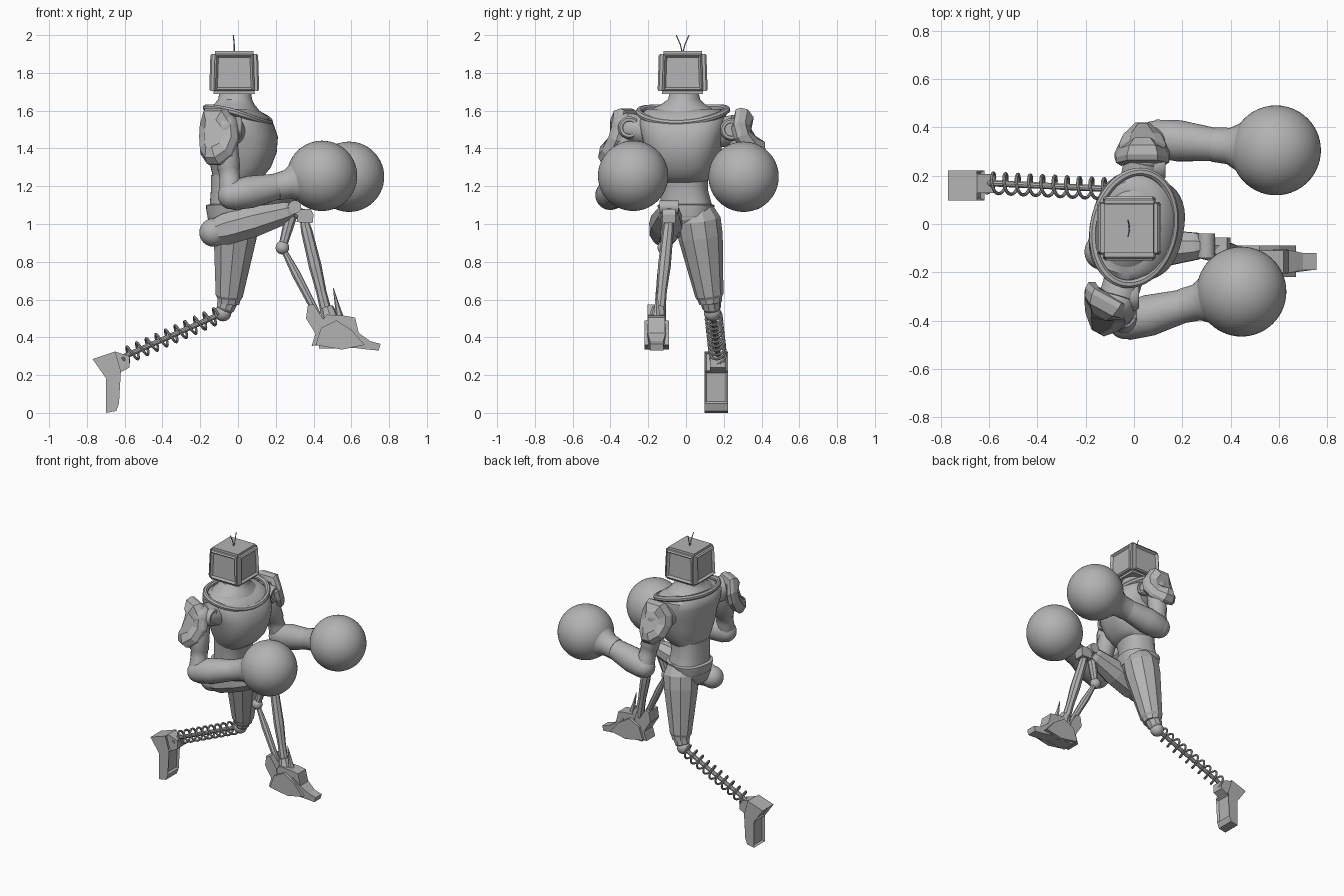
import bpy, bmesh
from math import cos, sin, pi, radians
from mathutils import Vector, Matrix

if "Cube" in bpy.data.objects:
    bpy.data.objects.remove(bpy.data.objects["Cube"])

grey = bpy.data.materials.new("plain_grey")
grey.use_nodes = True
grey.diffuse_color = (0.45, 0.45, 0.45, 1)
grey.node_tree.nodes["Principled BSDF"].inputs["Base Color"].default_value = (0.45, 0.45, 0.45, 1)


def finish(name, bm, smooth=False):
    bmesh.ops.recalc_face_normals(bm, faces=bm.faces)
    mesh = bpy.data.meshes.new(name)
    bm.to_mesh(mesh)
    bm.free()
    mesh.materials.append(grey)
    obj = bpy.data.objects.new(name, mesh)
    bpy.context.collection.objects.link(obj)
    if smooth:
        bpy.ops.object.select_all(action='DESELECT')
        obj.select_set(True)
        bpy.context.view_layer.objects.active = obj
        bpy.ops.object.shade_smooth_by_angle(angle=radians(40))
    return obj


def bridge(bm, rings):
    loops = [[bm.verts.new(p) for p in r] for r in rings]
    n = len(loops[0])
    sides = [bm.faces.new((a[i], a[(i + 1) % n], b[(i + 1) % n], b[i]))
             for a, b in zip(loops, loops[1:]) for i in range(n)]
    bm.faces.new(loops[0][::-1])
    bm.faces.new(loops[-1])
    return sides


def body(name, rings, yaw=0, n=40, power=0.8):
    """Rounded-box rings stacked in z: (z, centre x, centre y, half x, half y)."""
    def ring(z, cx, cy, rx, ry):
        out = []
        for i in range(n):
            c, s = cos(2 * pi * i / n), sin(2 * pi * i / n)
            p = Vector((rx * abs(c) ** power * (1 if c > 0 else -1),
                        ry * abs(s) ** power * (1 if s > 0 else -1), 0))
            out.append(Matrix.Rotation(yaw, 3, 'Z') @ p + Vector((cx, cy, z)))
        return out
    bm = bmesh.new()
    bridge(bm, [ring(*r) for r in rings])
    return finish(name, bm, True)


def limb(name, start, end, stops, n=24, panel=0):
    """Round or faceted limb; stops are (fraction along, radius)."""
    a, b = Vector(start), Vector(end)
    rot = (b - a).to_track_quat('Z', 'Y')
    bm = bmesh.new()
    rings = [[a.lerp(b, t) + rot @ Vector((r * cos(2 * pi * (i + .5) / n), r * sin(2 * pi * (i + .5) / n), 0))
              for i in range(n)] for t, r in stops]
    sides = bridge(bm, rings)
    if panel:
        bmesh.ops.inset_individual(bm, faces=sides, thickness=panel, depth=panel)
    return finish(name, bm, n > 12)


def ball(name, pos, r, n=24):
    bm = bmesh.new()
    bmesh.ops.create_uvsphere(bm, u_segments=n * 2, v_segments=n, radius=r,
                              matrix=Matrix.Translation(pos))
    return finish(name, bm, True)


def prism(name, outline, y, half, taper=1.0, inset=0):
    """Side outline in x, z given thickness in y, narrowed toward the last points."""
    bm = bmesh.new()
    bridge(bm, [[(x, y + s * half, z) for x, z in outline] for s in (-1, 1)])
    for v in bm.verts:
        if v.co.x > outline[0][0] + 0.1:
            v.co.y = y + (v.co.y - y) * taper
    if inset:
        bm.faces.ensure_lookup_table()
        bmesh.ops.recalc_face_normals(bm, faces=bm.faces)
        tall = [f for f in bm.faces if abs(f.normal.x) > 0.8 and f.calc_area() > 0.012]
        bmesh.ops.inset_individual(bm, faces=tall, thickness=inset, depth=-inset)
    return finish(name, bm)


def wire(name, pts, r, closed=False):
    cu = bpy.data.curves.new(name, 'CURVE')
    cu.dimensions = '3D'
    cu.bevel_depth, cu.bevel_resolution, cu.use_fill_caps = r, 2, True
    sp = cu.splines.new('POLY')
    sp.points.add(len(pts) - 1)
    for p, co in zip(sp.points, pts):
        p.co = (*co, 1)
    sp.use_cyclic_u = closed
    tmp = bpy.data.objects.new(name, cu)
    bpy.context.collection.objects.link(tmp)
    bm = bmesh.new()
    mesh = tmp.evaluated_get(bpy.context.evaluated_depsgraph_get()).to_mesh()
    bm.from_mesh(mesh)
    bpy.data.objects.remove(tmp)
    return finish(name, bm, True)


# Screen-shaped head: bevelled box with framed recessed sides
bm = bmesh.new()
bmesh.ops.create_cube(bm, size=1, matrix=Matrix.Translation((-.02, -.018, 1.802)) @ Matrix.Diagonal((.25, .25, .23, 1)))
for v in bm.verts:
    if v.co.z > 1.8:
        v.co.x = -.02 + (v.co.x + .02) * .94
        v.co.y = -.018 + (v.co.y + .018) * .94
bmesh.ops.bevel(bm, geom=list(bm.edges), offset=.016, segments=2, affect='EDGES')
big = [f for f in bm.faces if f.calc_area() > .02 and abs(f.normal.z) < .5]
bmesh.ops.inset_individual(bm, faces=big, thickness=.012, depth=.008)
bmesh.ops.inset_individual(bm, faces=big, thickness=.015, depth=-.016)
finish("head", bm)
for s, side in ((-1, "right"), (1, "left")):
    wire(side + "_antenna", [(-.02, -.018, 1.9), (-.02, -.018 + s * .012, 1.95), (-.025, -.018 + s * .034, 2)], .003)

# Torso, neck and collar
YAW = radians(-12)
body("neck", [(1.58, -.02, -.02, .14, .19), (1.61, -.02, -.02, .125, .16), (1.635, -.02, -.015, .105, .115),
              (1.66, -.015, -.01, .09, .085), (1.72, -.015, -.01, .08, .07)], YAW, power=1)
body("chest", [(1.22, -.02, -.015, .11, .12), (1.25, 0, -.015, .13, .14), (1.3, .015, -.015, .155, .17),
               (1.38, .02, -.015, .18, .195), (1.46, .02, -.015, .185, .215), (1.53, 0, -.015, .18, .23),
               (1.58, -.02, -.015, .155, .225), (1.61, -.03, -.015, .12, .19)], YAW)
body("abdomen", [(1.02, -.03, 0, .125, .13), (1.08, -.03, 0, .135, .145), (1.1, -.03, 0, .135, .15),
                 (1.105, -.03, 0, .115, .135), (1.18, -.03, -.01, .11, .125), (1.26, -.02, -.015, .12, .13)], YAW)
body("pelvis", [(.93, -.04, -.01, .06, .07), (.97, -.04, 0, .1, .11), (1.04, -.03, 0, .13, .135)], YAW)
turn = Matrix.Rotation(YAW, 3, 'Z')
wire("collar", [turn @ Vector((.165 * cos(t) + .005, .235 * sin(t), 0)) +
                Vector((-.005, -.015, 1.575 - .04 * cos(t) + .025 * sin(t) ** 2))
                for t in (2 * pi * i / 48 for i in range(48))], .018, True)


# Arms: shoulder, upper arm, forearm, cuff, round fist and shoulder pad
def arm(side, shoulder, elbow, wrist, fist, pad_top, pad_low, pad_width):
    sh, el, wr, fi = map(Vector, (shoulder, elbow, wrist, fist))
    inner = Vector((sh.x * .4, sh.y * .55, sh.z - .02))
    limb(side + "_shoulder_bar", inner, sh, [(0, .08), (.9, .08), (1, .06)])
    ball(side + "_shoulder", sh, .078)
    hub = sh + Vector((.03, -.03 if sh.y > 0 else .02, 0))
    limb(side + "_shoulder_hub", hub, hub + Vector((.06, 0, 0)), [(0, .06), (.8, .06), (1, .05), (1, .036), (.85, .034)])
    limb(side + "_upper_arm", sh, el, [(0, .06), (.2, .062), (.6, .062), (.62, .056), (.75, .056), (1, .066)], 16)
    ball(side + "_elbow", el, .072)
    limb(side + "_forearm", el, wr, [(-.15, .05), (0, .078), (.35, .086), (.85, .07), (1, .066)])
    limb(side + "_cuff", wr, fi, [(-.2, .06), (-.19, .072), (.1, .076), (.3, .1), (.5, .14)])
    ball(side + "_fist", fi, .186, 28)
    top, low, wide = Vector(pad_top), Vector(pad_low), Vector(pad_width)
    mid, up = (top + low) / 2, (top - low) / 2
    out = up.cross(wide).normalized()
    if out.y * sh.y < 0:
        out = -out
    shape = [(-.55, 1), (.55, 1), (.95, .5), (1, 0), (.8, -.6), (.3, -1), (-.3, -1), (-.8, -.6), (-1, 0), (-.95, .5)]
    bm = bmesh.new()
    bridge(bm, [[mid + (wide * u + up * v) * k + out * (d - .06 * u * u) for u, v in shape]
                for k, d in ((.8, -.04), (1, -.02), (1, .005), (.85, .04), (.5, .055))])
    finish(side + "_shoulder_pad", bm)


arm("right", (-.07, -.32, 1.51), (-.035, -.405, 1.15), (.24, -.33, 1.205), (.445, -.28, 1.255),
    (-.125, -.33, 1.615), (-.135, -.43, 1.32), (.1, -.055, 0))
arm("left", (.04, .27, 1.5), (.085, .355, 1.15), (.37, .325, 1.21), (.588, .305, 1.25),
    (.035, .3, 1.62), (.035, .395, 1.35), (.115, 0, 0))

# Left leg: panelled thigh, ball knee, spring and peg foot
limb("left_thigh", (.0, .055, 1.08), (-.05, .13, .58),
     [(-.03, .085), (.12, .12), (.3, .118), (.92, .075), (.95, .065), (1, .06)], 10, .006)
ball("left_knee", (-.08, .14, .53), .045)
limb("left_knee_cap", (-.055, .132, .59), (-.075, .138, .53), [(0, .055), (.6, .05), (1, .03)], 10)
a, b = Vector((-.1, .145, .52)), Vector((-.61, .17, .295))
q = (b - a).to_track_quat('Z', 'Y')
TURNS, STEPS = 10, 20
wire("left_spring", [a.lerp(b, i / (TURNS * STEPS)) +
                     q @ Vector((.042 * cos(2 * pi * i / STEPS), .042 * sin(2 * pi * i / STEPS), 0))
                     for i in range(TURNS * STEPS + 1)], .007)
limb("left_spring_rod", a, b, [(0, .014), (1, .014)], 10)
prism("left_foot", [(-.77, .285), (-.65, .325), (-.62, .22), (-.63, .05), (-.645, .01), (-.7, 0), (-.7, .185)],
      .16, .062, inset=.014)
prism("left_ankle", [(-.68, .31), (-.65, .325), (-.575, .3), (-.575, .24), (-.63, .21)], .168, .04)

# Right leg: raised panelled thigh, knee hinge and twin struts
hip, knee = (-.13, -.115, .955), (.29, -.09, 1.07)
ball("right_hip", hip, .075)
limb("right_thigh", hip, knee, [(0, .07), (.15, .09), (.5, .088), (.93, .06), (1, .045)], 8, .006)
limb("right_knee", (.3, -.14, 1.09), (.3, -.04, 1.09), [(0, .035), (1, .035)], 20)
limb("right_knee_link", (.24, -.09, 1.08), (.36, -.09, 1.045), [(0, .03), (1, .03)], 10)
prism("right_knee_block", [(.31, 1.01), (.32, 1.075), (.385, 1.08), (.4, 1.05), (.395, 1.005)], -.09, .035)
limb("right_shin", (.35, -.09, 1.02), (.48, -.145, .48), [(0, .022), (.1, .03), (.45, .034), (.7, .027), (1, .032)], 8)
limb("right_upper_strut", (.28, -.1, 1.04), (.235, -.115, .875), [(0, .032), (.6, .026), (1, .022)], 8)
ball("right_strut_joint", (.235, -.115, .875), .036, 12)
limb("right_lower_strut", (.235, -.115, .875), (.42, -.15, .52), [(0, .014), (.4, .024), (.7, .022), (1, .02)], 8)

# Right foot: heel, instep, toe plates and spur
FOOT_Y = -.155
prism("right_heel", [(.36, .5), (.37, .57), (.4, .575), (.45, .5), (.47, .36), (.39, .355), (.41, .42)], FOOT_Y, .05)
prism("right_instep", [(.43, .34), (.43, .47), (.47, .52), (.56, .515), (.62, .505), (.64, .42), (.62, .345)], FOOT_Y, .045, 1.0)
prism("right_toe", [(.57, .35), (.58, .47), (.63, .43), (.7, .38), (.755, .365), (.745, .33), (.69, .335)], FOOT_Y, .05, .7)
for s, side in ((-1, "outer"), (1, "inner")):
    prism("right_" + side + "_plate", [(.41, .36), (.44, .45), (.52, .49), (.6, .44), (.67, .36), (.55, .335)],
          FOOT_Y + s * .05, .015)
limb("right_spur", (.54, FOOT_Y, .5), (.505, FOOT_Y, .66), [(0, .022), (.4, .013), (1, .002)], 6)
limb("right_ankle", (.47, -.145, .56), (.5, FOOT_Y, .46), [(0, .034), (.5, .045), (1, .045)], 8)
